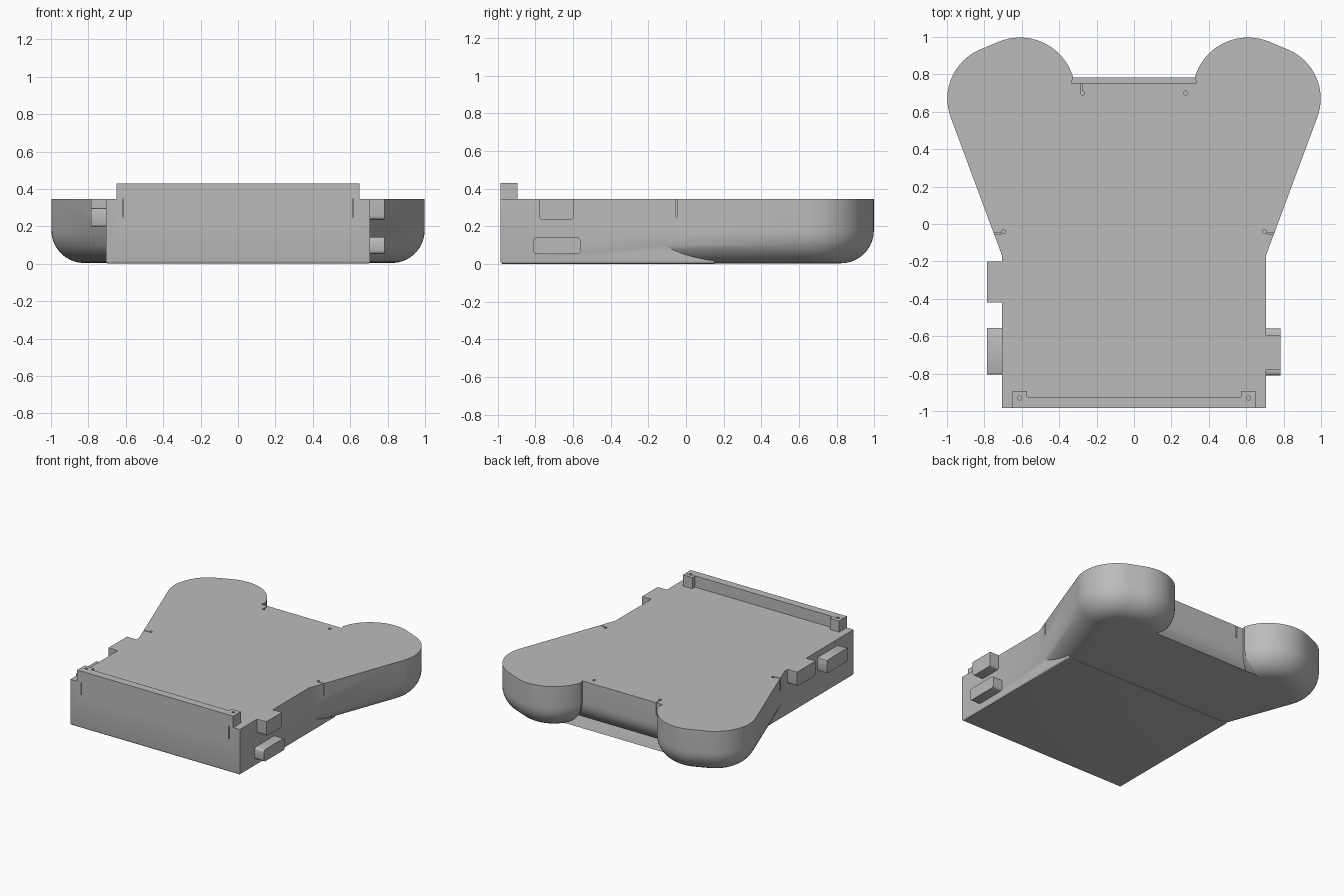
import bpy, bmesh, math
from mathutils import Vector

cube = bpy.data.objects.get("Cube")
if cube:
    bpy.data.objects.remove(cube, do_unlink=True)

grey = bpy.data.materials.new("plain_grey")
grey.use_nodes = True
grey.diffuse_color = (0.5, 0.5, 0.5, 1)
grey.node_tree.nodes["Principled BSDF"].inputs["Base Color"].default_value = (0.5, 0.5, 0.5, 1)

TOP = 0.345


def finish(name, bm):
    bmesh.ops.recalc_face_normals(bm, faces=bm.faces)
    me = bpy.data.meshes.new(name)
    bm.to_mesh(me)
    bm.free()
    me.materials.append(grey)
    ob = bpy.data.objects.new(name, me)
    bpy.context.collection.objects.link(ob)
    return ob


def add_box(bm, x, y, z):
    vs = bmesh.ops.create_cube(bm, size=1)["verts"]
    for v in vs:
        v.co = Vector([(r[0] + r[1]) / 2 + c * (r[1] - r[0]) for r, c in zip((x, y, z), v.co)])


def box(name, x, y, z, rule=None, radius=0.02, segments=4):
    """Box whose edges matching rule(mid, direction) are rounded."""
    bm = bmesh.new()
    add_box(bm, x, y, z)
    if rule:
        edges = [e for e in bm.edges if rule((e.verts[0].co + e.verts[1].co) / 2,
                                             (e.verts[0].co - e.verts[1].co).normalized())]
        bmesh.ops.bevel(bm, geom=edges, offset=radius, segments=segments, profile=0.5, affect='EDGES')
    return finish(name, bm)


def arc(cx, cy, r, a0, a1, n):
    return [Vector((cx + r * math.cos(math.radians(a0 + (a1 - a0) * i / n)),
                    cy + r * math.sin(math.radians(a0 + (a1 - a0) * i / n)))) for i in range(n + 1)]


def inset(pts, d):
    """Move a counter-clockwise outline inwards by d with mitred corners."""
    out = []
    for i, p in enumerate(pts):
        e0 = (p - pts[i - 1]).normalized()
        e1 = (pts[(i + 1) % len(pts)] - p).normalized()
        n0, n1 = Vector((-e0.y, e0.x)), Vector((-e1.y, e1.x))
        out.append(p + (n0 + n1) * (d / (1 + n0.dot(n1))))
    return out


def modify(ob, other, operation):
    m = ob.modifiers.new(operation.lower(), 'BOOLEAN')
    m.operation, m.object, m.solver = operation, other, 'EXACT'
    bpy.context.view_layer.objects.active = ob
    bpy.ops.object.modifier_apply(modifier=m.name)
    bpy.data.objects.remove(other, do_unlink=True)


# Rear half with two rounded grips: one outline, rounded under by stacked insets
half = [Vector((0.668, -0.27))]
half += arc(0.713, 0.67, 0.285, -20, 67, 16)
half += arc(0.61, 0.70, 0.297, 67, 169, 18)
half[-1] = Vector((0.335, 0.755))
outline = half + [Vector((-p.x, p.y)) for p in reversed(half)]
R, BASE, STEPS = 0.175, 0.004, 10
levels = [(0, TOP)] + [(R * (1 - math.cos(t)), BASE + R * (1 - math.sin(t)))
                       for t in [i * math.pi / 2 / STEPS for i in range(STEPS + 1)]]
bm = bmesh.new()
rings = [[bm.verts.new((p.x, p.y, z)) for p in inset(outline, d)] for d, z in levels]
for a, b in zip(rings, rings[1:]):
    for i in range(len(a)):
        j = (i + 1) % len(a)
        bm.faces.new((a[i], a[j], b[j], b[i]))
bm.faces.new(rings[0])
bm.faces.new(rings[-1])
grips = finish("rear_grips", bm)

# Front case, with a slightly rounded bottom rim
body = box("body", (-0.706, 0.706), (-0.985, 0.15), (0, TOP),
           lambda m, d: m.z < 0.01 and m.y < 0.1, 0.015, 3)
modify(body, grips, 'UNION')

# Front rail with an end post on each side
rail = box("front_rail", (-0.65, 0.65), (-0.985, -0.925), (TOP - 0.1, 0.43))
for s in (-1, 1):
    post = box("rail_post", sorted((s * 0.572, s * 0.65)), (-0.984, -0.893), (TOP - 0.1, 0.429))
    modify(rail, post, 'UNION')
modify(body, rail, 'UNION')

# Small pin holes and thin slits
bm = bmesh.new()
for s in (-1, 1):
    for x, y in ((0.612, -0.93), (0.697, -0.04), (0.275, 0.70)):
        vs = bmesh.ops.create_cone(bm, cap_ends=True, segments=12, radius1=0.011,
                                   radius2=0.011, depth=0.3)["verts"]
        for v in vs:
            v.co += Vector((s * x, y, 0.40))
cutter = finish("pin_holes", bm)
modify(body, cutter, 'DIFFERENCE')
bm = bmesh.new()
for s in (-1, 1):
    add_box(bm, (s * 0.615 - 0.003, s * 0.615 + 0.003), (-1.02, -0.945), (0.25, TOP))
    add_box(bm, sorted((s * 0.71, s * 0.80)), (-0.053, -0.047), (0.25, 0.4))
add_box(bm, (-0.283, -0.277), (0.705, 0.80), (0.25, 0.4))
cutter = finish("slits", bm)
modify(body, cutter, 'DIFFERENCE')

# Side blocks: rounded on edges running outwards
along_x = lambda m, d: abs(d.x) > 0.9
low_x = lambda m, d: abs(d.x) > 0.9 and m.z < 0.3
parts = [body,
         box("left_upper_block", (0.69, 0.782), (-0.78, -0.595), (0.235, TOP), low_x),
         box("left_lower_block", (0.69, 0.782), (-0.81, -0.56), (0.052, 0.142), along_x),
         box("right_front_block", (-0.785, -0.69), (-0.805, -0.555), (0.20, 0.298), along_x, 0.008, 2),
         box("right_rear_block", (-0.785, -0.69), (-0.42, -0.2), (0.235, TOP), low_x)]

bpy.ops.object.select_all(action='DESELECT')
for ob in parts:
    ob.select_set(True)
bpy.context.view_layer.objects.active = body
bpy.ops.object.shade_smooth_by_angle(angle=math.radians(30))
